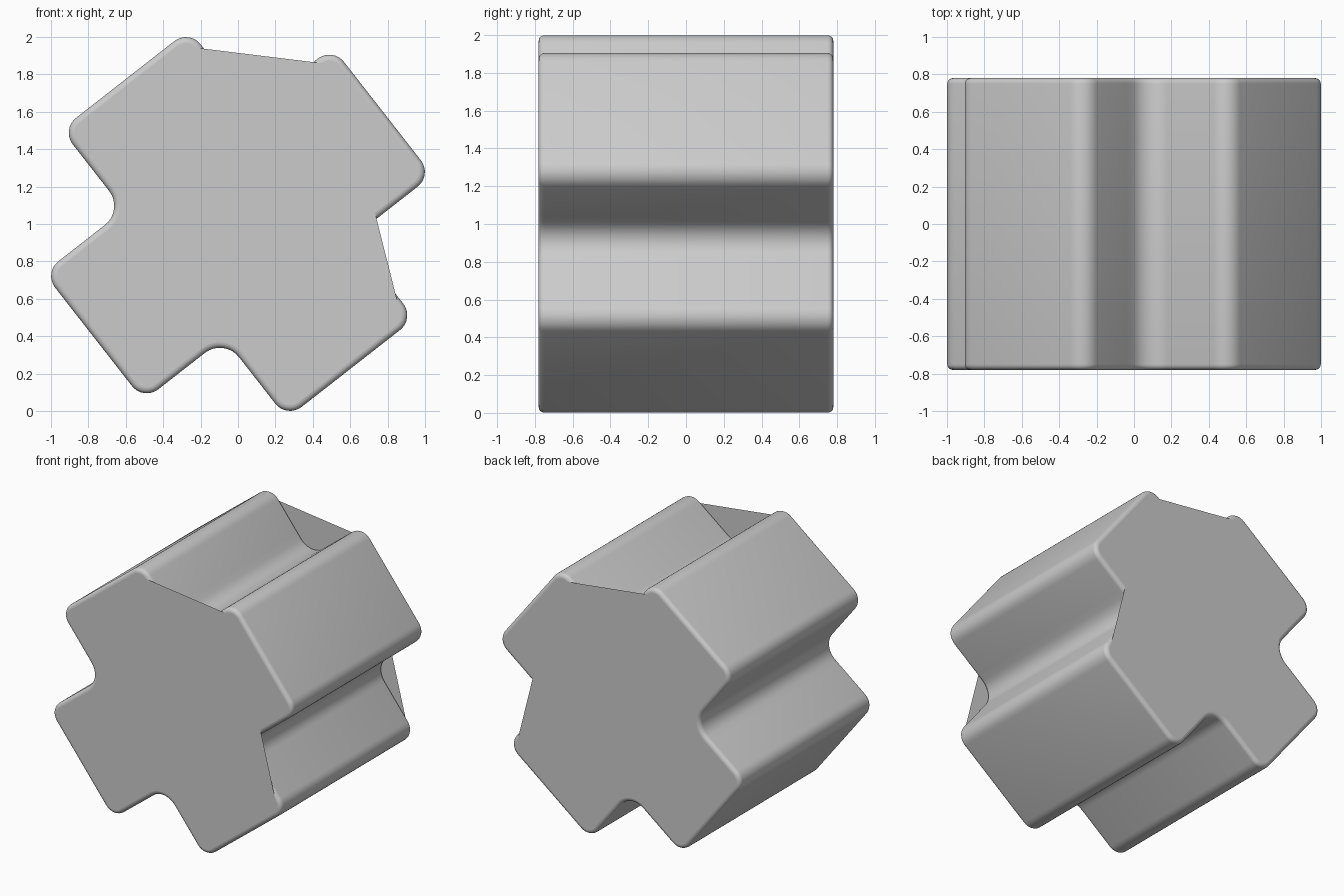
import bpy, bmesh, math
from mathutils import Vector

if "Cube" in bpy.data.objects:
    bpy.data.objects.remove(bpy.data.objects["Cube"])

HALF, CX, CY = 0.434, 0.334, 0.88   # arm half width, centre of arm corner rounding
R, FILLET = 0.1, 0.13               # outer corner and notch radii
TURN = math.radians(38)             # tilt of the cross
DEPTH, BEVEL = 0.78, 0.03           # half length, end edge rounding
SEG, BSEG = 8, 5


def arc(cx, cy, r, a0, a1):
    pts = []
    for i in range(SEG + 1):
        a = math.radians(a0 + (a1 - a0) * i / SEG)
        pts.append((cx + r * math.cos(a), cy + r * math.sin(a)))
    return pts


def outline(inset):
    """Rounded cross, counter-clockwise; returns (x, z, arm, kind)."""
    out = []
    c = HALF + FILLET
    for arm in range(4):
        a = TURN + (arm - 1) * math.pi / 2
        parts = [("side", [(HALF - inset, 0.614)]),
                 ("corner", arc(CX, CY, R - inset, 0, 90)),
                 ("corner", arc(-CX, CY, R - inset, 90, 180)),
                 ("notch", arc(-c, c, FILLET + inset, 0, -90))]
        for kind, pts in parts:
            for u, v in pts:          # v runs along the arm
                x = v * math.cos(a) + u * math.sin(a)
                z = v * math.sin(a) - u * math.cos(a)
                out.append((x, z + 1, arm, kind))
    return out


# Arms: 0 lower right, 1 upper right, 2 upper left, 3 lower left.
# The end plates span the right and top notches.
def spanned(arm, kind):
    return (kind == "notch" and arm in (0, 1)) or (kind == "side" and arm == 2)


# Ring stations from front to back, with rounded end edges
steps = [math.pi / 2 * i / BSEG for i in range(BSEG + 1)]
front = [(-DEPTH + BEVEL * (1 - math.sin(t)), BEVEL * (1 - math.cos(t)))
         for t in reversed(steps)]
stations = front + [(-y, d) for y, d in reversed(front)]

bm = bmesh.new()
rings = [[bm.verts.new(Vector((x, y, z))) for x, z, _, _ in outline(d)]
         for y, d in stations]
n = len(rings[0])
for a, b in zip(rings, rings[1:]):
    for i in range(n):
        j = (i + 1) % n
        bm.faces.new((a[i], b[i], b[j], a[j])).smooth = True

# Flat end plates
keep = [i for i, p in enumerate(outline(0)) if not spanned(p[2], p[3])]
bm.faces.new([rings[0][i] for i in keep])
bm.faces.new([rings[-1][i] for i in reversed(keep)])

mesh = bpy.data.meshes.new("cross_block")
bm.normal_update()
bm.to_mesh(mesh)
bm.free()
block = bpy.data.objects.new("cross_block", mesh)
bpy.context.collection.objects.link(block)

grey = bpy.data.materials.new("plain grey")
grey.diffuse_color = (0.6, 0.6, 0.6, 1)
grey.use_nodes = True
grey.node_tree.nodes["Principled BSDF"].inputs["Base Color"].default_value = grey.diffuse_color
mesh.materials.append(grey)
